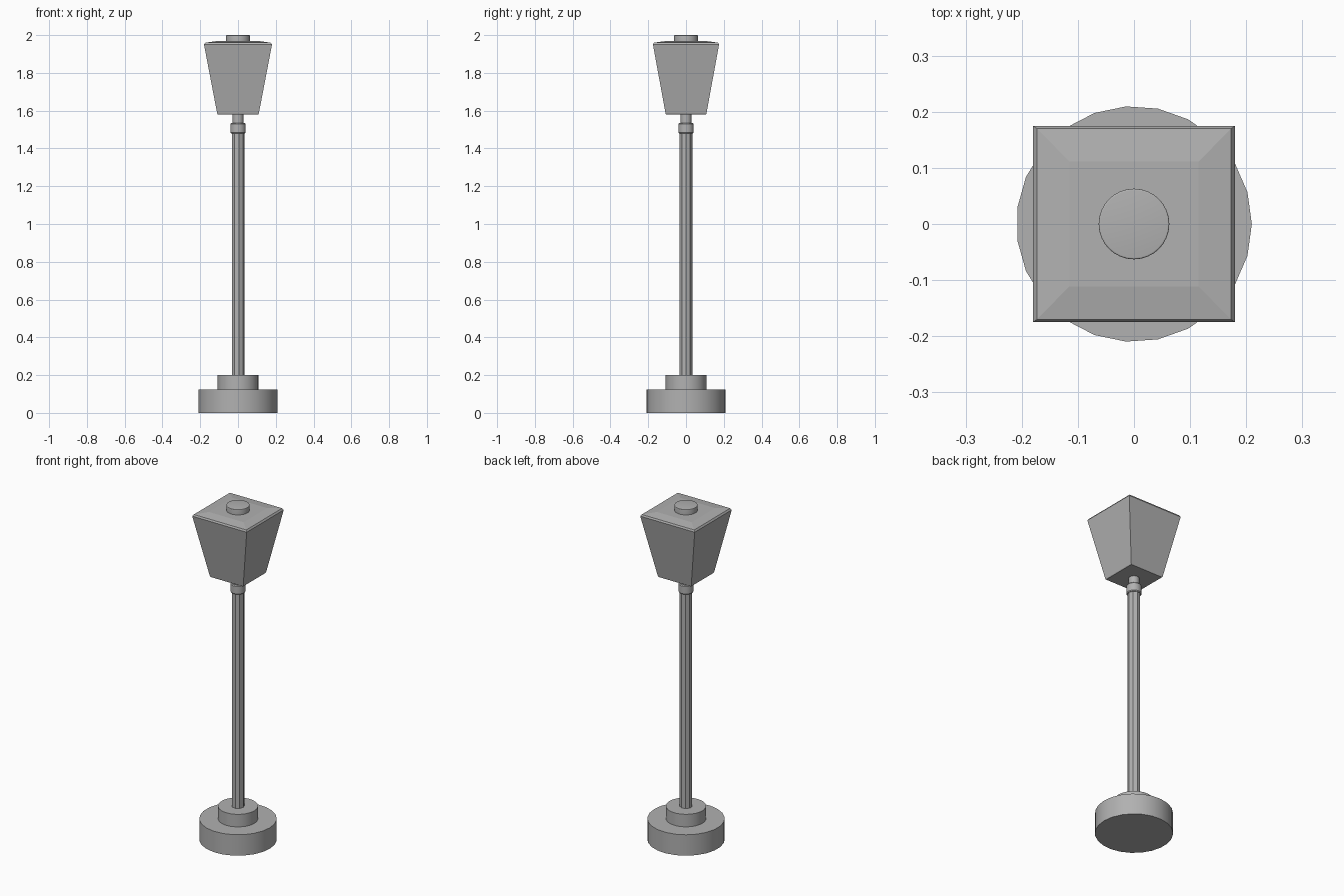
import bpy, bmesh
from math import cos, sin, pi

if "Cube" in bpy.data.objects:
    bpy.data.objects.remove(bpy.data.objects["Cube"])

# Dark grey finish shared by every part
metal = bpy.data.materials.new("dark_metal")
metal.diffuse_color = (0.44, 0.44, 0.44, 1)
metal.use_nodes = True
metal.node_tree.nodes["Principled BSDF"].inputs["Base Color"].default_value = metal.diffuse_color


def loft(name, rings, smooth=False):
    """Skin a stack of equal-length point rings and cap both ends."""
    bm = bmesh.new()
    loops = [[bm.verts.new(p) for p in ring] for ring in rings]
    n = len(loops[0])
    for a, b in zip(loops, loops[1:]):
        for i in range(n):
            j = (i + 1) % n
            bm.faces.new((a[i], a[j], b[j], b[i]))
    bm.faces.new(loops[0][::-1])
    bm.faces.new(loops[-1])
    mesh = bpy.data.meshes.new(name)
    bm.to_mesh(mesh)
    bm.free()
    mesh.materials.append(metal)
    ob = bpy.data.objects.new(name, mesh)
    bpy.context.collection.objects.link(ob)
    if smooth:
        bpy.ops.object.select_all(action='DESELECT')
        ob.select_set(True)
        bpy.context.view_layer.objects.active = ob
        bpy.ops.object.shade_smooth_by_angle(angle=pi / 6)
    return ob


def turned(name, profile, sides):
    """Round part from (radius, height) pairs."""
    angles = [2 * pi * i / sides for i in range(sides)]
    return loft(name, [[(r * cos(a), r * sin(a), z) for a in angles]
                       for r, z in profile], smooth=True)


def squared(name, profile):
    """Rectangular part from (half x, half y, height) triples."""
    return loft(name, [[(-x, -y, z), (x, -y, z), (x, y, z), (-x, y, z)]
                       for x, y, z in profile])


# Stepped round foot
turned("base", [(0.21, 0), (0.21, 0.125)], 23)
turned("base_step", [(0.109, 0.125), (0.109, 0.2)], 23)

# Post with collar and neck
turned("pole", [(0.035, 0.2), (0.035, 1.485)], 9)
turned("collar", [(0.037, 1.48), (0.041, 1.485), (0.041, 1.53), (0.037, 1.535)], 23)
turned("neck", [(0.029, 1.535), (0.029, 1.582)], 23)

# Tapered lantern with a shallow hipped lid
squared("lantern", [(0.107, 0.106, 1.58), (0.110, 0.108, 1.584),
                    (0.18, 0.175, 1.95), (0.173, 0.170, 1.96),
                    (0.115, 0.111, 1.968)])

# Round cap on the lid, with a softened rim
rim = [(0.060 + 0.003 * cos(a), 1.997 + 0.003 * sin(a))
       for a in (i * pi / 8 for i in range(5))]
turned("cap", [(0.063, 1.965)] + rim, 32)
